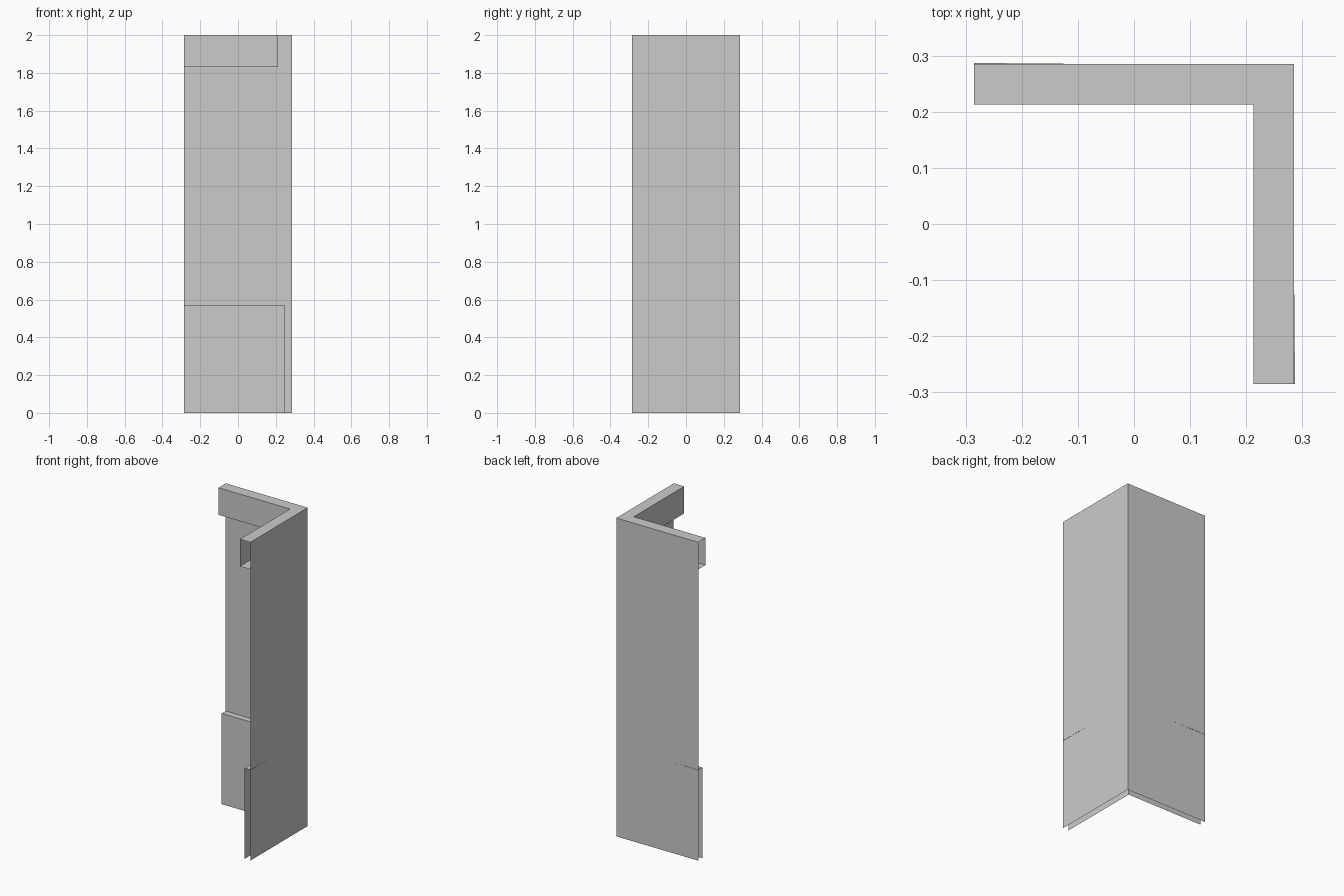
import bpy
import bmesh

cube = bpy.data.objects.get("Cube")
if cube:
    bpy.data.objects.remove(cube, do_unlink=True)

HALF = 0.285       # half width of the corner
HEIGHT = 2.0
TRIM_DEPTH, TRIM_BOTTOM = 0.072, 1.83
BASE_DEPTH, BASE_TOP = 0.04, 0.57

grey = bpy.data.materials.new("plain grey")
grey.use_nodes = True
grey.diffuse_color = (0.6, 0.6, 0.6, 1)
grey.node_tree.nodes["Principled BSDF"].inputs["Base Color"].default_value = grey.diffuse_color


def sweep_corner(name, profile):
    """Sweep an open profile of (inset at ends, inset at corner, z) round the corner."""
    bm = bmesh.new()
    rows = []
    for end, corner, z in profile:
        path = ((-HALF, HALF - end), (HALF - corner, HALF - corner), (HALF - end, -HALF))
        rows.append([bm.verts.new((x, y, z)) for x, y in path])
    for low, high in zip(rows, rows[1:]):
        for k in range(2):
            bm.faces.new((low[k], low[k + 1], high[k + 1], high[k]))
    mesh = bpy.data.meshes.new(name)
    bm.to_mesh(mesh)
    bm.free()
    mesh.materials.append(grey)
    obj = bpy.data.objects.new(name, mesh)
    bpy.context.collection.objects.link(obj)
    return obj


# Thin outer walls
sweep_corner("corner_wall", [(0, 0, HEIGHT), (0, 0, 0)])

# Hollow top trim, open at both ends
sweep_corner("top_trim", [
    (0, 0, TRIM_BOTTOM), (TRIM_DEPTH, TRIM_DEPTH, TRIM_BOTTOM),
    (TRIM_DEPTH, TRIM_DEPTH, HEIGHT), (0, 0, HEIGHT)])

# Base panel with a ledge that just pokes through the wall near its ends
sweep_corner("base_panel", [
    (BASE_DEPTH, BASE_DEPTH, 0), (BASE_DEPTH, BASE_DEPTH, BASE_TOP),
    (-0.002, 0.003, BASE_TOP)])
